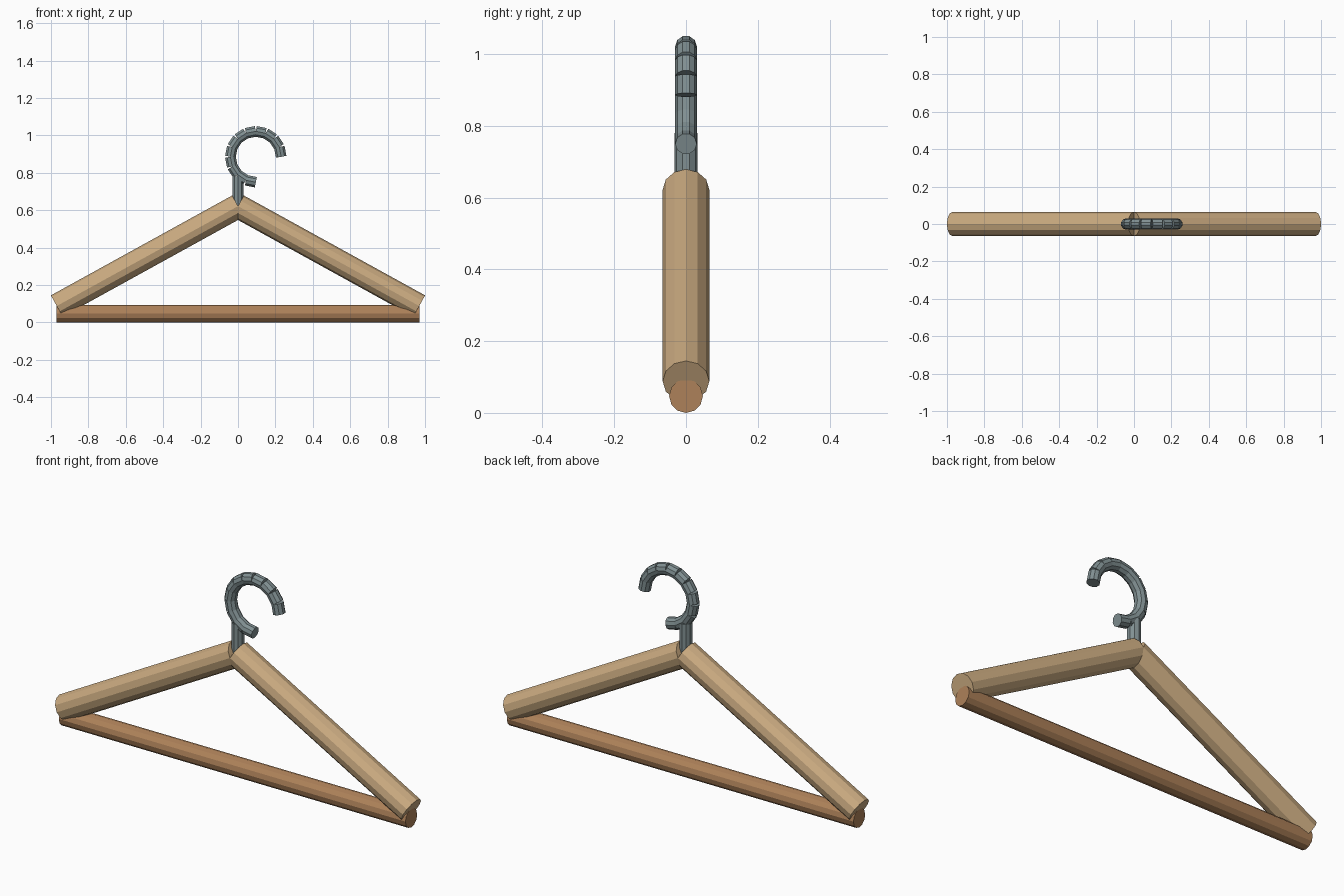
import bpy, bmesh
from math import sin, cos, atan2, radians
from mathutils import Vector, Matrix

if "Cube" in bpy.data.objects:
    bpy.data.objects.remove(bpy.data.objects["Cube"])


def material(name, rgb):
    m = bpy.data.materials.new(name)
    m.diffuse_color = (*rgb, 1)
    m.use_nodes = True
    m.node_tree.nodes["Principled BSDF"].inputs["Base Color"].default_value = m.diffuse_color
    return m


wood = material("light_wood", (0.60, 0.41, 0.22))
dark_wood = material("dark_wood", (0.42, 0.22, 0.10))
metal = material("metal", (0.22, 0.28, 0.29))


def add_rod(bm, a, b, radius, sides):
    """Capped cylinder between two (x, z) points in the y = 0 plane."""
    a, b = Vector((a[0], 0, a[1])), Vector((b[0], 0, b[1]))
    d = b - a
    mat = Matrix.Translation((a + b) / 2) @ Matrix.Rotation(atan2(d.x, d.z), 4, 'Y')
    bmesh.ops.create_cone(bm, cap_ends=True, segments=sides, radius1=radius,
                          radius2=radius, depth=d.length, matrix=mat)


def rods(name, path_pairs, radius, sides, mat):
    bm = bmesh.new()
    for a, b in path_pairs:
        add_rod(bm, a, b, radius, sides)
    me = bpy.data.meshes.new(name)
    bm.to_mesh(me)
    bm.free()
    me.materials.append(mat)
    ob = bpy.data.objects.new(name, me)
    bpy.context.collection.objects.link(ob)
    return ob


# sloping shoulder arms
for side, s in (("left", -1), ("right", 1)):
    rods(side + "_arm", [((s * 0.969, 0.088), (0, 0.622))], 0.065, 12, wood)

# trouser bar
rods("bottom_bar", [((-0.97, 0.047), (0.97, 0.047))], 0.047, 12, dark_wood)

# hook stem
rods("hook_stem", [((0, 0.60), (0, 0.78))], 0.032, 10, metal)

# hook: three-quarter circle of short straight segments
cx, cz, R, n = 0.095, 0.886, 0.136, 12
pts = [(cx + R * cos(radians(270 * i / n)), cz + R * sin(radians(270 * i / n)))
       for i in range(n + 1)]
rods("hook", list(zip(pts, pts[1:])), 0.03, 10, metal)
